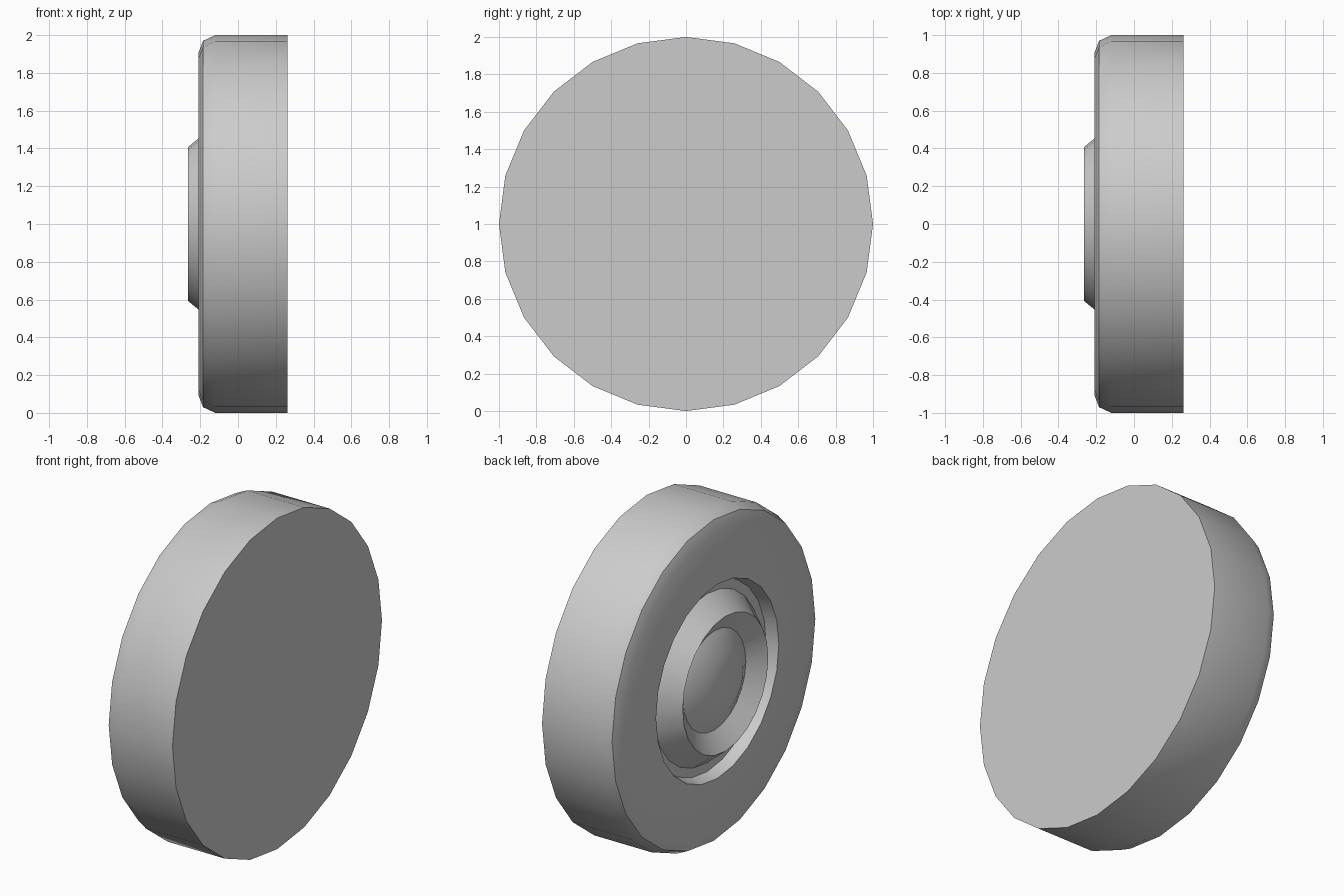
import bpy, bmesh, math

if "Cube" in bpy.data.objects:
    bpy.data.objects.remove(bpy.data.objects["Cube"])

SIDES = 24
CENTRE_Z = 1.0


def lathe(name, profile):
    """Spin an (x, radius) profile around the wheel axle and cap both ends."""
    bm = bmesh.new()
    rings = []
    for x, r in profile:
        ring = []
        for i in range(SIDES):
            a = 2 * math.pi * i / SIDES
            ring.append(bm.verts.new((x, r * math.sin(a), CENTRE_Z + r * math.cos(a))))
        rings.append(ring)
    for a, b in zip(rings, rings[1:]):
        for i in range(SIDES):
            j = (i + 1) % SIDES
            bm.faces.new((a[i], a[j], b[j], b[i]))
    bm.faces.new(rings[0])
    bm.faces.new(rings[-1])
    bmesh.ops.recalc_face_normals(bm, faces=bm.faces)
    mesh = bpy.data.meshes.new(name)
    bm.to_mesh(mesh)
    bm.free()
    obj = bpy.data.objects.new(name, mesh)
    bpy.context.collection.objects.link(obj)
    bpy.context.view_layer.objects.active = obj
    obj.select_set(True)
    bpy.ops.object.shade_smooth_by_angle(angle=math.radians(30))
    obj.select_set(False)
    return obj


# Wheel: flat back, tread, rounded shoulder, side wall, groove, hub ridge, centre cap
lathe("wheel", [
    (0.262, 1.0), (-0.12, 1.0),          # tread
    (-0.185, 0.97), (-0.21, 0.905),      # shoulder
    (-0.21, 0.586), (-0.14, 0.565),      # side wall into groove
    (-0.14, 0.51), (-0.264, 0.408),      # groove floor and hub slope
    (-0.19, 0.30), (-0.255, 0.178),      # dish and raised centre cap
])
